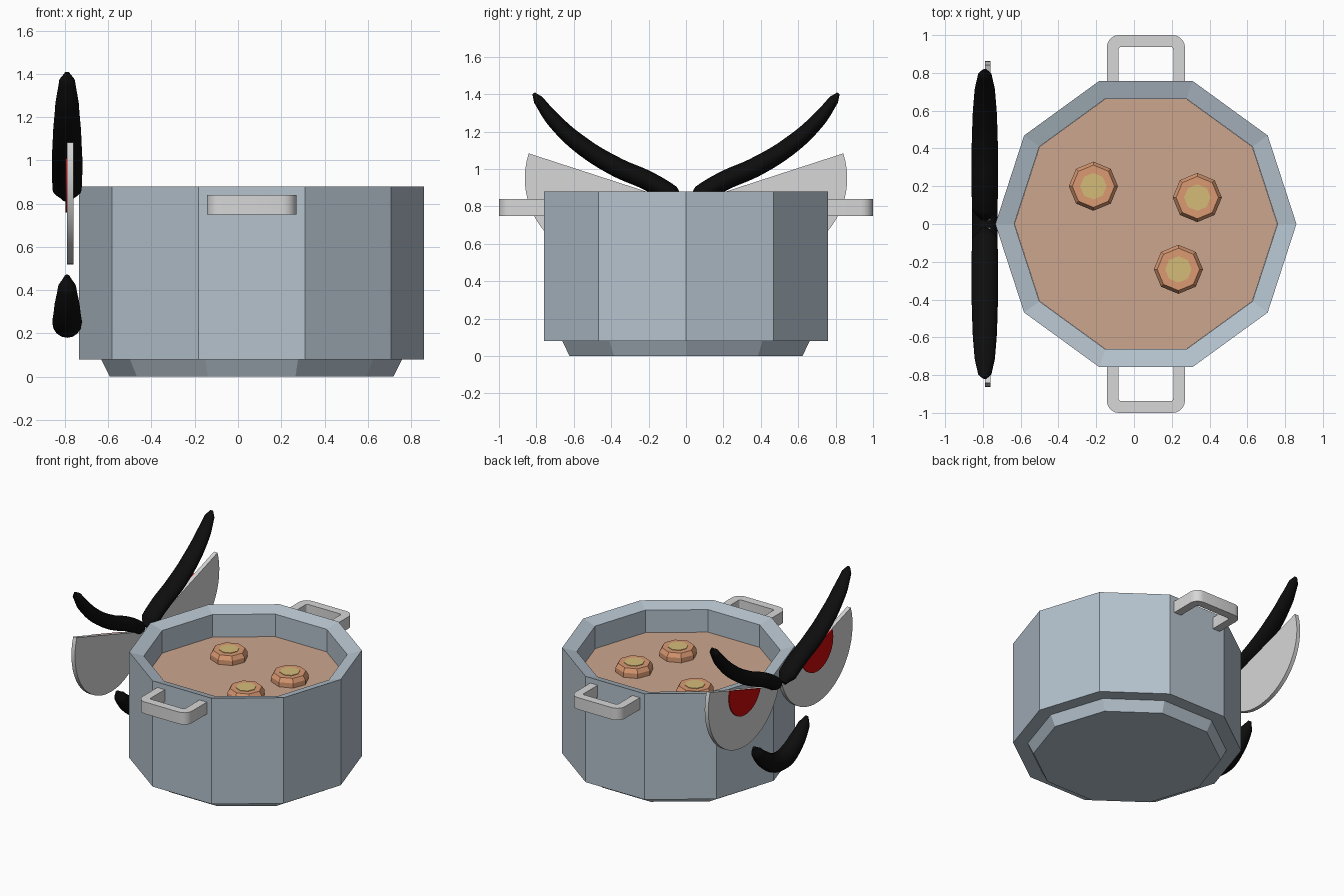
import bpy, bmesh
from math import sin, cos, pi, radians

cube = bpy.data.objects.get("Cube")
if cube:
    bpy.data.objects.remove(cube, do_unlink=True)

POT_X = 0.063      # axis of the pot
FACE_X = -0.79     # plane of the face


def material(name, r, g, b):
    m = bpy.data.materials.new(name)
    m.use_nodes = True
    m.diffuse_color = (r, g, b, 1)
    bsdf = next(n for n in m.node_tree.nodes if n.type == 'BSDF_PRINCIPLED')
    bsdf.inputs["Base Color"].default_value = (r, g, b, 1)
    bsdf.inputs["Roughness"].default_value = 0.7
    return m


steel = material("steel blue grey", 0.46, 0.54, 0.61)
pale = material("pale grey", 0.68, 0.68, 0.68)
broth = material("broth", 0.6, 0.38, 0.27)
orange = material("carrot orange", 0.7, 0.32, 0.17)
yellow = material("carrot core yellow", 0.66, 0.5, 0.19)
black = material("black", 0.004, 0.004, 0.004)
red = material("red", 0.6, 0.003, 0.003)


def finish(name, bm, mat):
    bmesh.ops.recalc_face_normals(bm, faces=bm.faces)
    mesh = bpy.data.meshes.new(name)
    bm.to_mesh(mesh)
    bm.free()
    mesh.materials.append(mat)
    ob = bpy.data.objects.new(name, mesh)
    bpy.context.collection.objects.link(ob)
    return ob


def smooth(ob):
    bpy.ops.object.select_all(action='DESELECT')
    ob.select_set(True)
    bpy.context.view_layer.objects.active = ob
    bpy.ops.object.shade_smooth_by_angle(angle=radians(35))


def lathe(name, profile, sides, x, y, mat):
    """Faceted turned shape from (radius, z) pairs, closed at both ends."""
    bm = bmesh.new()
    rings = [[bm.verts.new((x + r * cos(2 * pi * i / sides),
                            y + r * sin(2 * pi * i / sides), z))
              for i in range(sides)] for r, z in profile]
    for a, b in zip(rings, rings[1:]):
        for i in range(sides):
            j = (i + 1) % sides
            bm.faces.new((a[i], a[j], b[j], b[i]))
    bm.faces.new(rings[0])
    bm.faces.new(rings[-1])
    return finish(name, bm, mat)


def prism(name, outline, offset, mat):
    """Extrude a closed outline of 3D points by an offset vector."""
    bm = bmesh.new()
    face = bm.faces.new([bm.verts.new(p) for p in outline])
    new = bmesh.ops.extrude_face_region(bm, geom=[face], use_keep_orig=True)
    verts = [g for g in new["geom"] if isinstance(g, bmesh.types.BMVert)]
    bmesh.ops.translate(bm, verts=verts, vec=offset)
    ob = finish(name, bm, mat)
    smooth(ob)
    return ob


def tube(name, points, mat, widen):
    """Tapered round tube through (y, z, radius) points in the face plane."""
    cu = bpy.data.curves.new(name, 'CURVE')
    cu.dimensions = '3D'
    cu.bevel_depth = 1
    cu.bevel_resolution = 6
    cu.use_fill_caps = True
    sp = cu.splines.new('BEZIER')
    sp.resolution_u = 8
    sp.bezier_points.add(len(points) - 1)
    for bp, (y, z, r) in zip(sp.bezier_points, points):
        bp.co = (0, y, z)
        bp.radius = r
        bp.handle_left_type = bp.handle_right_type = 'AUTO'
    cu.materials.append(mat)
    ob = bpy.data.objects.new(name, cu)
    bpy.context.collection.objects.link(ob)
    ob.location.x = FACE_X
    ob.scale.x = widen
    bpy.ops.object.select_all(action='DESELECT')
    ob.select_set(True)
    bpy.context.view_layer.objects.active = ob
    bpy.ops.object.convert(target='MESH')
    smooth(bpy.context.object)


# Pot with stepped foot and inward sloping rim
lathe("pot", [(0.655, 0), (0.695, 0.08), (0.797, 0.08), (0.797, 0.88),
              (0.697, 0.85), (0.697, 0.64)], 10, POT_X, 0, steel)
lathe("soup", [(0.696, 0.65), (0.696, 0.68)], 10, POT_X, 0, broth)

# Carrot slices floating in the soup
for n, (x, y) in enumerate([(-0.215, 0.2), (0.335, 0.14), (0.235, -0.24)], 1):
    lathe(f"carrot_slice_{n}", [(0.13, 0.66), (0.13, 0.715), (0.112, 0.745)],
          8, x, y, orange)
    lathe(f"carrot_core_{n}", [(0.07, 0.742), (0.07, 0.749)], 8, x, y, yellow)


def u_outline(half, reach, radius, start):
    """U shaped path with rounded corners."""
    pts = [(half, start)]
    for side, first in ((1, 0), (-1, pi / 2)):
        for i in range(6):
            a = first + i * pi / 10
            pts.append((side * (half - radius) + radius * cos(a),
                        reach - radius + radius * sin(a)))
    return pts + [(-half, start)]


def half_disc(radius, x, s):
    """Tilted half disc hanging below its straight edge."""
    tilt = radians(18)
    return [(x, s * (0.43 + radius * cos(tilt - pi * i / 32)),
             0.95 + radius * sin(tilt - pi * i / 32)) for i in range(33)]


brow = [(0.03, 0.825, 0.02), (0.08, 0.865, 0.05), (0.2, 0.935, 0.052),
        (0.38, 1.015, 0.052), (0.57, 1.135, 0.048), (0.71, 1.265, 0.04),
        (0.79, 1.37, 0.027), (0.815, 1.405, 0.008)]

for s, side in ((1, "back"), (-1, "front")):
    # Handle on each side of the pot
    loop = u_outline(0.207, 1.0, 0.065, 0.72) + \
        u_outline(0.145, 0.938, 0.015, 0.72)[::-1]
    prism(f"{side}_handle", [(POT_X + x, s * y, 0.75) for x, y in loop],
          (0, 0, 0.09), pale)
    # Angry eye and brow
    prism(f"{side}_eye", half_disc(0.432, FACE_X, s), (0.03, 0, 0), pale)
    prism(f"{side}_iris", half_disc(0.19, FACE_X - 0.008, s),
          (0.009, 0, 0), red)
    tube(f"{side}_brow", [(s * y, z, r) for y, z, r in brow], black, 1.35)

# Smiling mouth
half = [(0.08, 0.26, 0.068), (0.2, 0.335, 0.058),
        (0.28, 0.415, 0.042), (0.315, 0.465, 0.012)]
tube("mouth", [(-y, z, r) for y, z, r in half[::-1]] + [(0, 0.248, 0.068)] + half,
     black, 1.0)
